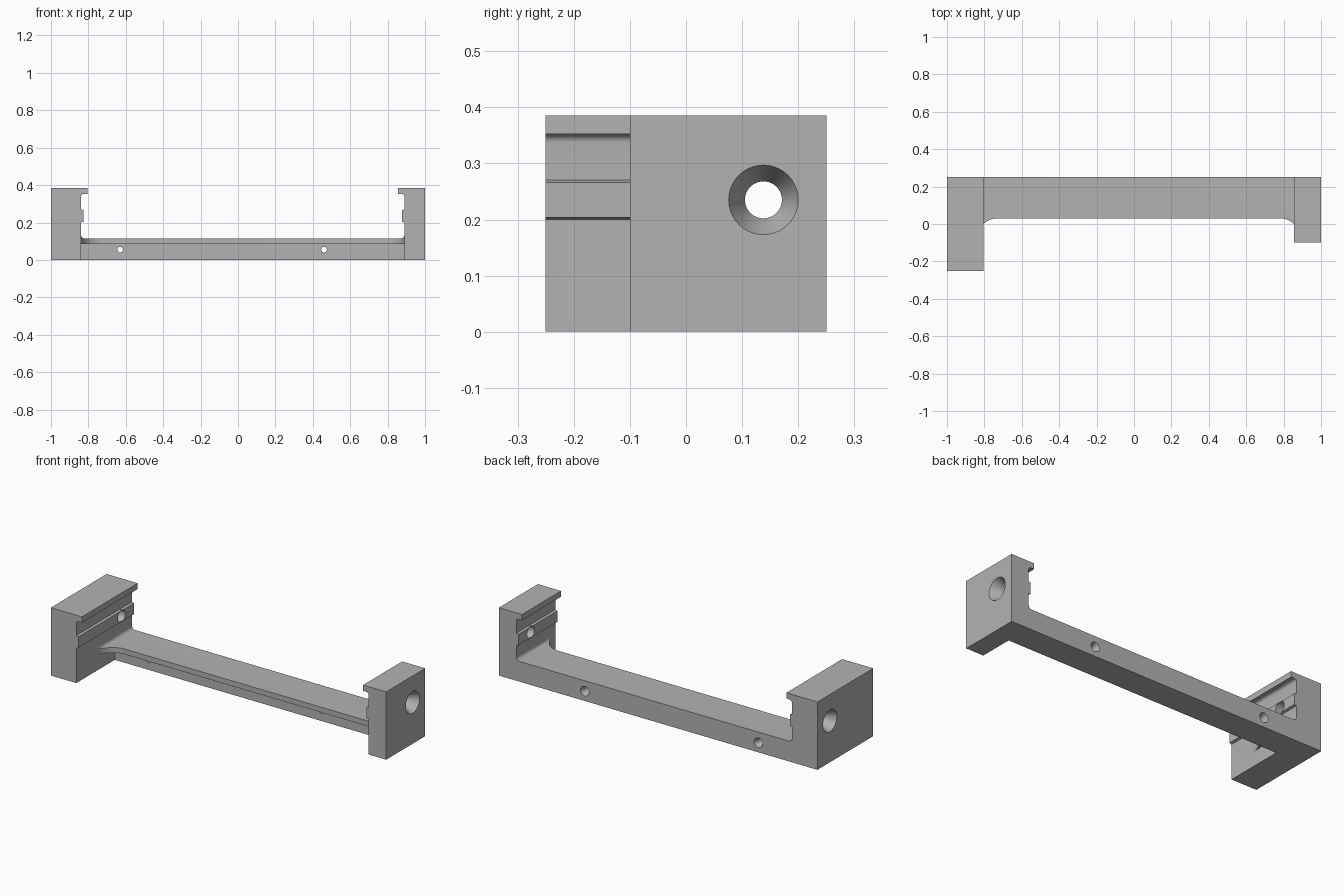
import bpy, bmesh, math
from mathutils import Matrix

old = bpy.data.objects.get("Cube")
if old:
    bpy.data.objects.remove(old, do_unlink=True)

grey = bpy.data.materials.new("plain_grey")
grey.use_nodes = True
colour = (0.45, 0.45, 0.45, 1)
grey.diffuse_color = colour
grey.node_tree.nodes["Principled BSDF"].inputs["Base Color"].default_value = colour


def add_object(name, bm):
    bmesh.ops.recalc_face_normals(bm, faces=bm.faces)
    mesh = bpy.data.meshes.new(name)
    bm.to_mesh(mesh)
    bm.free()
    mesh.materials.append(grey)
    obj = bpy.data.objects.new(name, mesh)
    bpy.context.collection.objects.link(obj)
    return obj


def extrude(name, points, axis, start, end):
    """Extrude an outline along y (points are x, z) or z (points are x, y)."""
    bm = bmesh.new()
    place = (lambda a, b: (a, start, b)) if axis == "y" else (lambda a, b: (a, b, start))
    face = bm.faces.new([bm.verts.new(place(a, b)) for a, b in points])
    out = bmesh.ops.extrude_face_region(bm, geom=[face])
    verts = [v for v in out["geom"] if isinstance(v, bmesh.types.BMVert)]
    shift = (0, end - start, 0) if axis == "y" else (0, 0, end - start)
    bmesh.ops.translate(bm, verts=verts, vec=shift)
    return add_object(name, bm)


def arc(cx, cy, r, a0, a1, steps=8):
    angles = [math.radians(a0 + (a1 - a0) * i / steps) for i in range(steps + 1)]
    return [(cx + r * math.cos(a), cy + r * math.sin(a)) for a in angles]


def combine(target, tool, operation):
    mod = target.modifiers.new(operation.lower(), "BOOLEAN")
    mod.operation, mod.object, mod.solver = operation, tool, "EXACT"
    bpy.context.view_layer.objects.active = target
    bpy.ops.object.modifier_apply(modifier=mod.name)
    bpy.data.objects.remove(tool, do_unlink=True)


def drill(target, origin, rotation, wide, narrow, sink, length):
    """Cut a countersunk hole running from origin along the rotated z axis."""
    bm = bmesh.new()
    rings = []
    for r, z in ((wide, -0.02), (wide, 0), (narrow, sink), (narrow, length)):
        ring = [bm.verts.new((x, y, z)) for x, y in arc(0, 0, r, 0, 360, 40)[:-1]]
        if rings:
            last = rings[-1]
            for i in range(len(ring)):
                j = (i + 1) % len(ring)
                bm.faces.new((last[i], last[j], ring[j], ring[i]))
        rings.append(ring)
    bm.faces.new(rings[0])
    bm.faces.new(rings[-1])
    bm.transform(Matrix.Translation(origin) @ rotation)
    combine(target, add_object("hole_cutter", bm), "DIFFERENCE")


HEIGHT, BACK = 0.385, 0.25
LEFT_WALL, RIGHT_WALL = -0.84, 0.89
BEAM_TOP, SLAB_BOTTOM = 0.115, 0.085


def end_block(name, side, wall, front):
    """Upright jaw with a raised band and an overhanging lip on its inner face."""
    w = abs(wall)
    outline = [(1, 0), (w, 0), (w, 0.2), (w - 0.013, 0.204), (w - 0.013, 0.266), (w, 0.27)]
    outline += arc(w - 0.015, 0.337, 0.015, 0, 90)
    outline += [(w - 0.035, 0.352), (w - 0.035, HEIGHT), (1, HEIGHT)]
    return extrude(name, [(side * x, z) for x, z in outline], "y", front, BACK)


# Top slab of the beam, rounded up into the walls and flared towards the jaws
f, r = 0.02, 0.11
outline = [(-0.9, SLAB_BOTTOM), (0.95, SLAB_BOTTOM), (0.95, BEAM_TOP + f)]
outline += arc(RIGHT_WALL - f, BEAM_TOP + f, f, 0, -90)
outline += arc(LEFT_WALL + f, BEAM_TOP + f, f, 270, 180)
outline += [(-0.9, BEAM_TOP + f)]
slab = extrude("beam_slab", outline, "y", -0.2, BACK)
front = 0.03
plan = [(-0.95, BACK), (-0.95, front - r)]
plan += arc(LEFT_WALL + r, front - r, r, 180, 90, 16)
plan += arc(RIGHT_WALL - r, front - r, r, 90, 0, 16)
plan += [(0.97, front - r), (0.97, BACK)]
combine(slab, extrude("slab_plan", plan, "z", 0.05, 0.2), "INTERSECT")

# Recessed lower rail of the beam
rail = extrude("beam_rail", [(-0.9, 0), (0.95, 0), (0.95, SLAB_BOTTOM), (-0.9, SLAB_BOTTOM)],
               "y", 0.095, BACK)

# Join both jaws and the beam into one solid bracket
bracket = end_block("bracket", -1, LEFT_WALL, -0.25)
for part in (rail, slab, end_block("right_jaw", 1, RIGHT_WALL, -0.1)):
    combine(bracket, part, "UNION")

# Countersunk holes through the jaws and the back of the beam
for side in (-1, 1):
    turn = Matrix.Rotation(-side * math.pi / 2, 4, "Y")
    drill(bracket, (side, 0.138, 0.235), turn, 0.062, 0.033, 0.06, 0.25)
for x in (-0.63, 0.46):
    drill(bracket, (x, BACK, 0.055), Matrix.Rotation(math.pi / 2, 4, "X"), 0.027, 0.015, 0.03, 0.2)

bpy.ops.object.select_all(action="DESELECT")
bracket.select_set(True)
bpy.context.view_layer.objects.active = bracket
bpy.ops.object.shade_smooth_by_angle(angle=math.radians(25))
